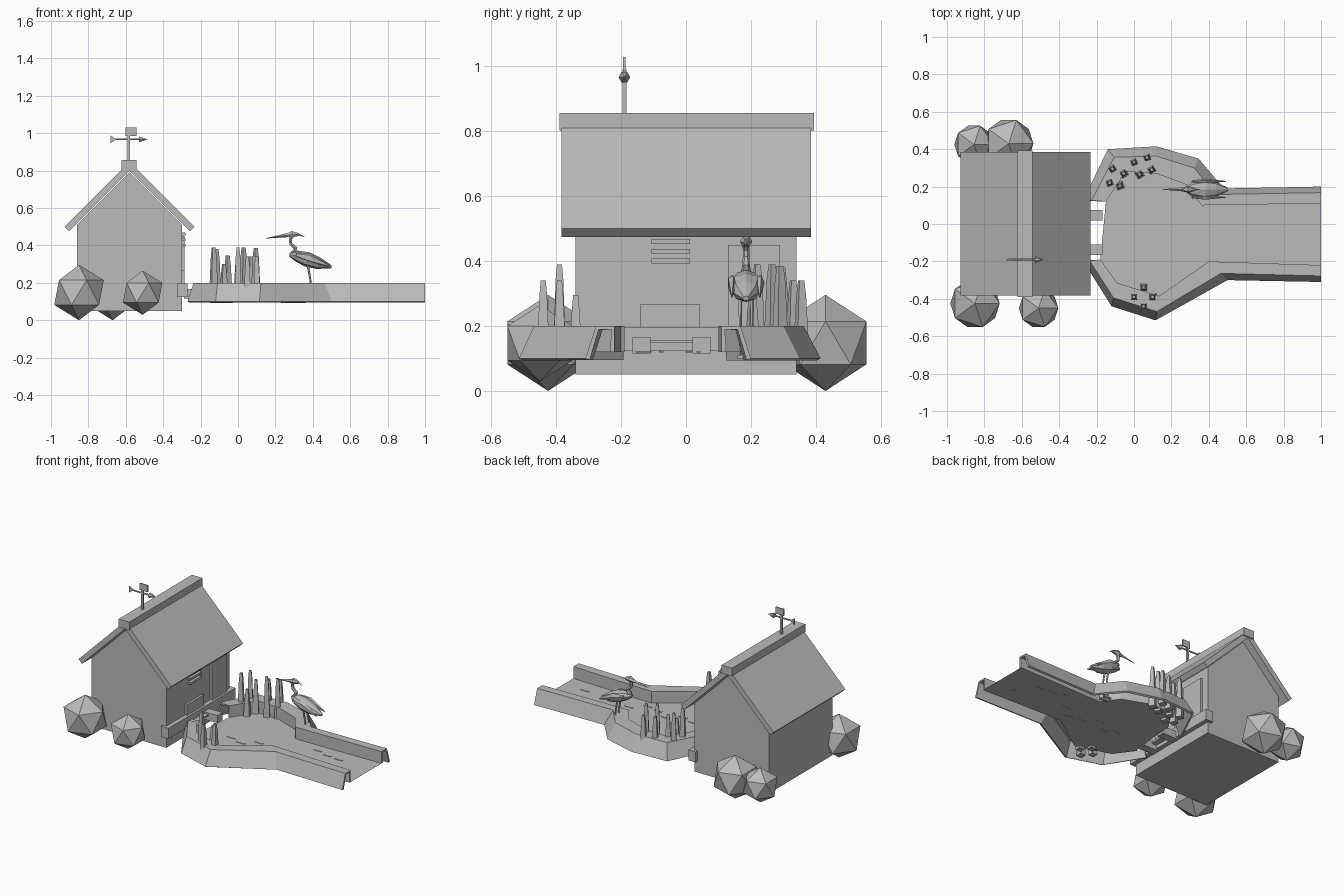
import bpy, bmesh, math, random
from mathutils import Vector

if "Cube" in bpy.data.objects:
    bpy.data.objects.remove(bpy.data.objects["Cube"], do_unlink=True)

grey = bpy.data.materials.new("plain grey")
grey.use_nodes = True
grey.diffuse_color = (0.5, 0.5, 0.5, 1)
grey.node_tree.nodes["Principled BSDF"].inputs["Base Color"].default_value = (0.5, 0.5, 0.5, 1)


def finish(name, bm, fix=True):
    if fix:
        bmesh.ops.recalc_face_normals(bm, faces=bm.faces)
    mesh = bpy.data.meshes.new(name)
    bm.to_mesh(mesh)
    bm.free()
    mesh.materials.append(grey)
    ob = bpy.data.objects.new(name, mesh)
    bpy.context.collection.objects.link(ob)
    return ob


def loft(name, rings):
    """Join rings of equal point count into a closed solid."""
    bm = bmesh.new()
    rows = [[bm.verts.new(p) for p in ring] for ring in rings]
    n = len(rows[0])
    for a, b in zip(rows, rows[1:]):
        for i in range(n):
            bm.faces.new((a[i], a[(i + 1) % n], b[(i + 1) % n], b[i]))
    bm.faces.new(rows[0])
    bm.faces.new(rows[-1])
    return finish(name, bm)


def prism(name, profile, y0, y1):
    return loft(name, [[(x, y, z) for x, z in profile] for y in (y0, y1)])


def box(name, x0, x1, y0, y1, z0, z1):
    return prism(name, [(x0, z0), (x1, z0), (x1, z1), (x0, z1)], y0, y1)


def tube(name, stations, y, sides=6, flat=1.0):
    """Tube in the xz plane through stations of (x, z, radius)."""
    pts = [Vector((x, y, z)) for x, z, r in stations]
    rings = []
    for i, (x, z, r) in enumerate(stations):
        d = (pts[min(i + 1, len(pts) - 1)] - pts[max(i - 1, 0)]).normalized()
        up = Vector((-d.z, 0, d.x))
        angles = [math.tau * k / sides for k in range(sides)]
        rings.append([pts[i] + up * r * flat * math.sin(a) + Vector((0, r * math.cos(a), 0))
                      for a in angles])
    return loft(name, rings)


# House
ridge_x = -0.58
prism("house_walls", [(-0.86, 0.05), (-0.30, 0.05), (-0.30, 0.51), (ridge_x, 0.79), (-0.86, 0.51)],
      -0.34, 0.34)
prism("roof", [(-0.928, 0.5), (ridge_x, 0.848), (-0.232, 0.5), (-0.257, 0.475),
               (ridge_x, 0.798), (-0.903, 0.475)], -0.383, 0.386)
box("ridge_cap", -0.622, -0.542, -0.39, 0.394, 0.802, 0.857)
box("door", -0.31, -0.285, 0.13, 0.29, 0.13, 0.45)
box("hatch", -0.31, -0.285, -0.14, 0.042, 0.15, 0.268)
for i in range(3):
    z = 0.393 + 0.03 * i
    box("vent_slat", -0.31, -0.28, -0.107, 0.013, z, z + 0.015)
box("sill_beam", -0.325, -0.27, -0.36, 0.36, 0.125, 0.197)

# Sluice
for y in (-0.165, 0.02):
    box("sluice_block", -0.29, -0.168, y, y + 0.055, 0.115, 0.166)
box("sluice_lip", -0.29, -0.235, -0.11, 0.02, 0.148, 0.156)

# Weathervane
vane_y = -0.19
box("vane_pole", -0.59, -0.577, vane_y - 0.006, vane_y + 0.006, 0.85, 0.99)
box("vane_plate", -0.602, -0.543, vane_y - 0.004, vane_y + 0.004, 0.985, 1.03)
tube("vane_arrow", [(-0.67, 0.967, 0.005), (-0.53, 0.967, 0.005), (-0.529, 0.967, 0.018),
                    (-0.485, 0.967, 0.001)], vane_y)
prism("vane_tail", [(-0.682, 0.988), (-0.65, 0.967), (-0.682, 0.946)], vane_y - 0.004, vane_y + 0.004)

# Pond and channel banks: outer foot and inner rim of each side
south_foot = [(-0.27, -0.2), (-0.12, -0.44), (0.115, -0.515), (0.5, -0.30), (1, -0.31)]
south_rim = [(-0.18, -0.19), (-0.09, -0.315), (0.135, -0.385), (0.4, -0.2), (1, -0.22)]
north_foot = [(-0.27, 0.13), (-0.14, 0.4), (0.12, 0.415), (0.345, 0.35), (0.48, 0.19), (1, 0.2)]
north_rim = [(-0.15, 0.12), (-0.045, 0.28), (0.12, 0.27), (0.28, 0.21), (0.36, 0.1), (1, 0.11)]


def bank(name, foot, rim, side):
    bm = bmesh.new()
    rows = []
    for f, r in zip(foot, rim):
        f, r = Vector(f), Vector(r)
        top = f.lerp(r, 0.36)
        if f.x == 1:
            top.x = 1
        rows.append([bm.verts.new((p.x, p.y, z)) for p, z in
                     ((f, 0.1), (top, 0.2), (r, 0.2), (r, 0.12))])
    for a, b in zip(rows, rows[1:]):
        for i in range(3):
            quad = (a[i], b[i], b[i + 1], a[i + 1])
            bm.faces.new(quad if side < 0 else quad[::-1])
    ob = finish(name, bm, fix=False)
    mod = ob.modifiers.new("thickness", "SOLIDIFY")
    mod.thickness = 0.014
    mod.offset = -1


bank("south_bank", south_foot, south_rim, -1)
bank("north_bank", north_foot, north_rim, 1)

# Water with thin ripples
bm = bmesh.new()
bm.faces.new([bm.verts.new((x, y, 0.12)) for x, y in south_rim + north_rim[::-1]])
finish("water", bm)
random.seed(4)
for i in range(10):
    x = 0.0 + 0.09 * i
    y = random.uniform(-0.17, 0.05)
    box("ripple", x, x + 0.06, y, y + 0.012, 0.119, 0.123)

# Reeds: x, y, tip height
reeds = [(-0.13, 0.22, 0.39), (-0.115, 0.295, 0.38), (-0.075, 0.205, 0.30), (-0.055, 0.27, 0.345),
         (0.0, 0.33, 0.34), (0.03, 0.265, 0.39), (0.07, 0.355, 0.34), (0.095, 0.29, 0.385),
         (0.05, -0.34, 0.295), (0.0, -0.39, 0.39), (0.1, -0.39, 0.34), (0.05, -0.44, 0.34)]
for i, (x, y, top) in enumerate(reeds):
    turn = 0.0 if y < 0 else 0.35 + 0.2 * (i % 2)
    rings = []
    for z, r in ((0.105, 0.028), (top - 0.05, 0.017), (top, 0.011)):
        rings.append([(x + r * math.cos(turn + math.pi / 4 * k), y + r * math.sin(turn + math.pi / 4 * k), z)
                      for k in (1, 3, 5, 7)])
    loft("reed", rings)

# Bushes: x, y, z, radius
for x, y, z, r in ((-0.85, -0.425, 0.148, 0.148), (-0.51, -0.45, 0.147, 0.118),
                   (-0.67, 0.43, 0.148, 0.148), (-0.855, 0.425, 0.14, 0.118)):
    bm = bmesh.new()
    bmesh.ops.create_icosphere(bm, subdivisions=1, radius=r)
    bmesh.ops.translate(bm, verts=bm.verts, vec=(x, y, z))
    finish("bush", bm)

# Wading bird
bird_y = 0.185
tube("bird_body", [(0.275, 0.35, 0.012), (0.31, 0.345, 0.038), (0.37, 0.325, 0.053),
                   (0.43, 0.305, 0.043), (0.5, 0.285, 0.01)], bird_y, 8, 0.75)
tube("bird_neck", [(0.315, 0.335, 0.022), (0.295, 0.365, 0.016), (0.308, 0.385, 0.012), (0.282, 0.41, 0.01),
                   (0.28, 0.435, 0.01), (0.3, 0.462, 0.011)], bird_y)
tube("bird_head", [(0.255, 0.452, 0.009), (0.29, 0.46, 0.019), (0.325, 0.458, 0.008)], bird_y)
tube("bird_bill", [(0.265, 0.455, 0.011), (0.15, 0.438, 0.001)], bird_y, 4)
tube("bird_crest", [(0.31, 0.464, 0.007), (0.355, 0.446, 0.001)], bird_y, 4)
for side in (-1, 1):
    y = bird_y + side * 0.018
    tube("bird_leg", [(0.372, 0.3, 0.007), (0.388, 0.21, 0.005), (0.378, 0.105, 0.005)], y, 5)
    box("bird_foot", 0.355, 0.41, y - 0.008, y + 0.008, 0.1, 0.11)
    tube("bird_wing", [(0.31, 0.35, 0.005), (0.38, 0.333, 0.014), (0.49, 0.29, 0.002)],
         bird_y + side * 0.043, 5, 1.8)
